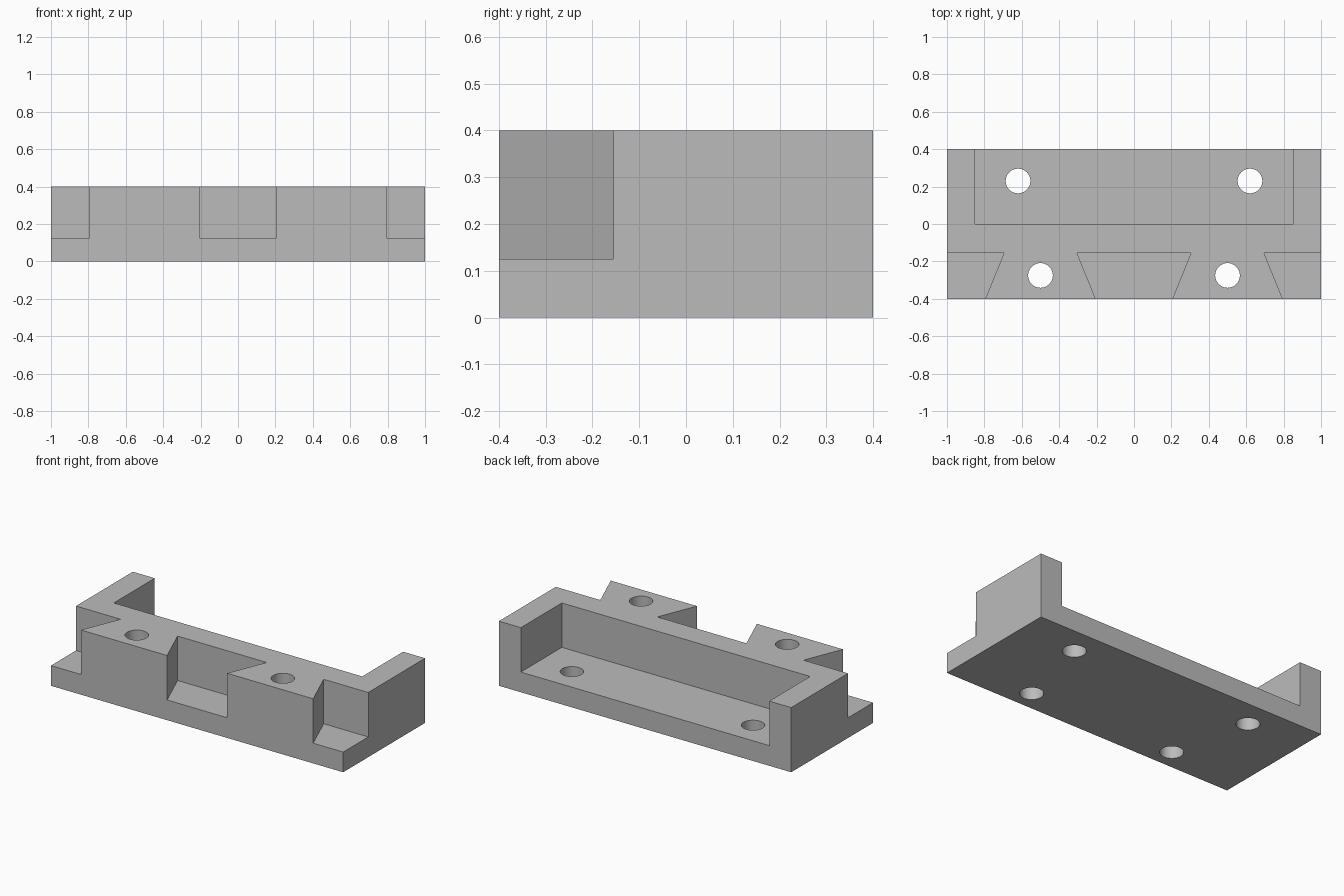
import bpy
import bmesh
import math

cube = bpy.data.objects.get("Cube")
if cube:
    bpy.data.objects.remove(cube, do_unlink=True)

HALF_X, HALF_Y, HEIGHT, FLOOR = 1.0, 0.4, 0.4, 0.125
WALL_Y, CUT = -0.155, 0.1      # wall's front face, cutter overshoot

grey = bpy.data.materials.new("plain grey")
grey.use_nodes = True
grey.diffuse_color = (0.5, 0.5, 0.5, 1)
grey.node_tree.nodes["Principled BSDF"].inputs["Base Color"].default_value = (0.5, 0.5, 0.5, 1)


def prism(name, outline, z0, z1):
    """Extrude a flat outline from z0 up to z1."""
    bm = bmesh.new()
    face = bm.faces.new([bm.verts.new((x, y, z0)) for x, y in outline])
    top = bmesh.ops.extrude_face_region(bm, geom=[face])["geom"]
    verts = [v for v in top if isinstance(v, bmesh.types.BMVert)]
    bmesh.ops.translate(bm, verts=verts, vec=(0, 0, z1 - z0))
    bmesh.ops.recalc_face_normals(bm, faces=bm.faces)
    mesh = bpy.data.meshes.new(name)
    bm.to_mesh(mesh)
    bm.free()
    mesh.materials.append(grey)
    obj = bpy.data.objects.new(name, mesh)
    bpy.context.collection.objects.link(obj)
    return obj


def rectangle(x0, x1, y0, y1):
    return [(x0, y0), (x1, y0), (x1, y1), (x0, y1)]


def circle(x, y, radius, sides=48):
    angles = [math.tau * i / sides for i in range(sides)]
    return [(x + radius * math.cos(a), y + radius * math.sin(a)) for a in angles]


# Solid block
block = prism("dovetail_block", rectangle(-HALF_X, HALF_X, -HALF_Y, HALF_Y), 0, HEIGHT)

# Rear tray and central dovetail socket
top = HEIGHT + CUT
flare = 0.1 * CUT / (HALF_Y + WALL_Y)      # keeps the slanted sides straight past the front
front = -HALF_Y - CUT
cutters = [
    prism("rear_tray_cutter", rectangle(-0.85, 0.85, 0, HALF_Y + CUT), FLOOR, top),
    prism("middle_socket_cutter", [(-0.205 + flare, front), (0.205 - flare, front),
                                   (0.305, WALL_Y), (-0.305, WALL_Y)], FLOOR, top),
]

# Mirrored end sockets and screw holes
for side, label in ((1, "left"), (-1, "right")):
    end = [(0.795 + flare, front), (HALF_X + CUT, front), (HALF_X + CUT, WALL_Y), (0.695, WALL_Y)]
    cutters.append(prism(label + "_socket_cutter", [(side * x, y) for x, y in end], FLOOR, top))
    for x, y in ((0.62, 0.23), (0.5, -0.275)):
        cutters.append(prism(label + "_hole_cutter", circle(side * x, y, 0.066), -CUT, top))

# Carve the block
for cutter in cutters:
    cutter.hide_render = True
    mod = block.modifiers.new(cutter.name, "BOOLEAN")
    mod.operation = "DIFFERENCE"
    mod.solver = "EXACT"
    mod.object = cutter

bpy.context.view_layer.update()
carved = bpy.data.meshes.new_from_object(block.evaluated_get(bpy.context.evaluated_depsgraph_get()))
block.modifiers.clear()
block.data = carved
for cutter in cutters:
    bpy.data.objects.remove(cutter, do_unlink=True)

# Round holes smooth, all other edges crisp
bpy.ops.object.select_all(action="DESELECT")
block.select_set(True)
bpy.context.view_layer.objects.active = block
bpy.ops.object.shade_smooth_by_angle(angle=math.radians(20))
